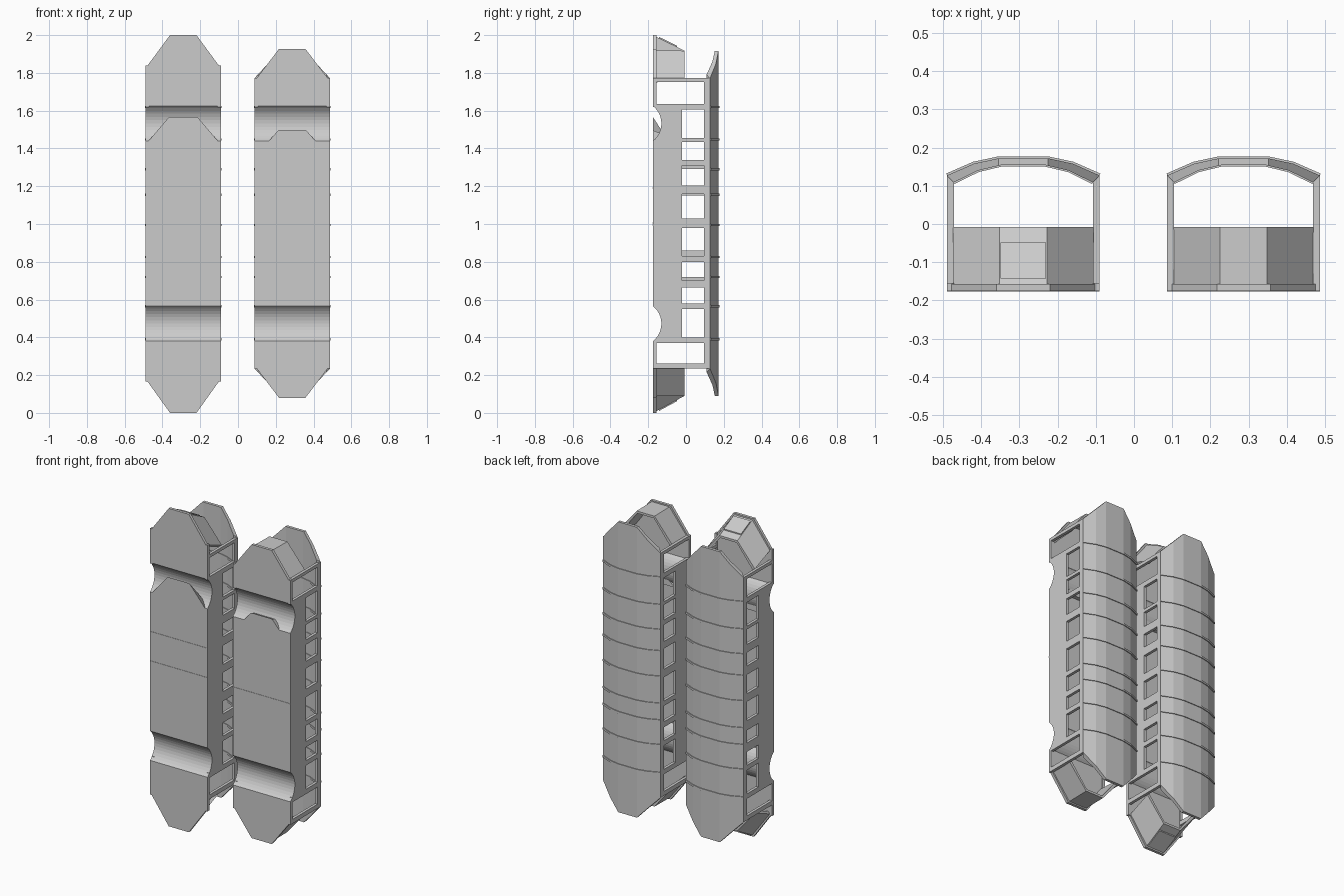
import bpy, bmesh, math
from mathutils import Vector

old = bpy.data.objects.get("Cube")
if old:
    bpy.data.objects.remove(old, do_unlink=True)

grey = bpy.data.materials.new("light grey")
grey.use_nodes = True
COL = (0.6, 0.6, 0.6, 1)
grey.diffuse_color = COL
grey.node_tree.nodes["Principled BSDF"].inputs["Base Color"].default_value = COL

HALF = 0.2            # half width of a car
FLOOR, BELT, CANT = -0.175, -0.02, 0.12
MID = 1.003           # height of the middle of each car


def finish(name, bm, cx, thick=0, offset=-1):
    bmesh.ops.recalc_face_normals(bm, faces=bm.faces)
    me = bpy.data.meshes.new(name)
    bm.to_mesh(me)
    bm.free()
    me.materials.append(grey)
    ob = bpy.data.objects.new(name, me)
    ob.location.x = cx
    bpy.context.collection.objects.link(ob)
    if thick:
        mod = ob.modifiers.new("thickness", "SOLIDIFY")
        mod.thickness, mod.offset = thick, offset
    return ob


def box(bm, x0, x1, y0, y1, z0, z1):
    v = [bm.verts.new((x, y, z)) for x in (x0, x1) for y in (y0, y1) for z in (z0, z1)]
    for f in ((0, 1, 3, 2), (4, 6, 7, 5), (0, 4, 5, 1), (2, 3, 7, 6), (0, 2, 6, 4), (1, 5, 7, 3)):
        bm.faces.new([v[i] for i in f])


def loft(bm, a, b, closed=True, caps=True):
    """Join two equal outlines of 3D points with a band of quads."""
    va, vb = [[bm.verts.new(p) for p in r] for r in (a, b)]
    n = len(va)
    for i in range(n if closed else n - 1):
        j = (i + 1) % n
        bm.faces.new((va[i], va[j], vb[j], vb[i]))
    if closed and caps:
        bm.faces.new(va)
        bm.faces.new(vb)


def nose(w, tip, z0, z1, y):
    """Three-sided nose outline at height y."""
    return [(-w, y, z0), (-tip, y, z1), (tip, y, z1), (w, y, z0)]


def underside(z0, z1):
    """Floor line along the car, with the two wheel arches, as (y, z)."""
    r, half = 0.118, 0.0925
    a = math.asin(half / r)
    pts = [(FLOOR, z0)]
    for zc in (0.4725, 1.5325):
        for i in range(13):
            t = -a + 2 * a * i / 12
            pts.append((FLOOR + r * (math.cos(t) - math.cos(a)), zc + r * math.sin(t)))
    return pts + [(FLOOR, z1)]


def floor(cx, tag, lo, hi, lo_tip, hi_tip):
    bm = bmesh.new()
    line = underside(lo, hi)
    inner = [(y + 0.018, z) for y, z in line]
    prof = line + inner[::-1]
    loft(bm, [(-HALF, y, z) for y, z in prof], [(HALF, y, z) for y, z in prof])
    # pointed floor ends
    for z, tip in ((lo, lo_tip), (hi, hi_tip)):
        loft(bm, nose(HALF - 0.012, 0.07, z, tip, FLOOR), nose(HALF - 0.012, 0.07, z, tip, FLOOR + 0.018))
    finish(tag + "_floor", bm, cx)


def end_panels(cx, tag, lo, hi, lo_tip, hi_tip, plates):
    bm = bmesh.new()
    pad = bmesh.new()
    for z, tip, s, belt, belt_tip in ((lo, lo_tip, -1, 0.235, 0.09), (hi, hi_tip, 1, 1.772, 1.917)):
        a = nose(HALF - 0.016, 0.062, z - s * 0.008, tip - s * 0.008, FLOOR + 0.015)
        b = nose(HALF - 0.016, 0.062, belt, belt_tip, -0.008)
        inner = [[(x * 0.93, y, zz - s * 0.014) for x, y, zz in r] for r in (a, b)]
        loft(bm, a + inner[0][::-1], b + inner[1][::-1])
        if plates:
            # raised square panel on the nose
            def at(y, out):
                t = (y - FLOOR - 0.015) / (0.152)
                return a[1][2] + (b[1][2] - a[1][2]) * t + s * out
            ring = [[(x, y, at(y, out)) for x, y in
                     ((-0.06, -0.143), (0.06, -0.143), (0.06, -0.048), (-0.06, -0.048))] for out in (-0.002, 0.007)]
            loft(pad, ring[0], ring[1])
    finish(tag + "_end_panels", bm, cx)
    if plates:
        finish(tag + "_nose_plates", pad, cx)
    else:
        pad.free()


def sides(cx, tag, lo, hi, posts):
    wall, frame = bmesh.new(), bmesh.new()
    line = [p for p in underside(0.375, 1.63)] + [(BELT, 1.63), (BELT, 0.375)]
    for s in (-1, 1):
        xo, xi = s * HALF, s * (HALF - 0.018)
        loft(wall, [(xo, y, z) for y, z in line], [(xi, y, z) for y, z in line])
        x0, x1 = min(xo, xi), max(xo, xi)
        # rail under the roof and sills at the doors
        box(frame, x0, x1, 0.095, CANT + 0.008, 0.235, 1.773)
        for z0, z1 in ((min(lo, 0.235), 0.38), (1.62, max(hi, 1.772))):
            box(frame, x0, x1, FLOOR, -0.155, z0, z1)
        # door posts
        for z0, z1 in ((0.235, 0.262), (0.37, 0.4), (1.605, 1.635), (1.753, 1.773)):
            box(frame, x0, x1, -0.157, 0.1, z0, z1)
        # window posts
        for z0, z1 in posts:
            box(frame, x0, x1, BELT - 0.005, 0.1, z0, z1)
    finish(tag + "_side_walls", wall, cx)
    finish(tag + "_window_frames", frame, cx)


ARCH = [(-0.2, 0.127), (-0.13, 0.158), (-0.065, 0.172), (0.065, 0.172), (0.13, 0.158), (0.2, 0.127)]


def roof(cx, tag, ribs):
    # curved roof sheet with a lower lip, clipped to pointed ends
    bm = bmesh.new()
    prof = ARCH + [(x * 0.91, y - 0.018) for x, y in ARCH[::-1]]
    loft(bm, [(x, y, 0.09) for x, y in prof], [(x, y, 1.917) for x, y in prof])
    for sx in (-1, 1):
        for sz, z in ((-1, 0.235), (1, 1.772)):
            r = bmesh.ops.bisect_plane(bm, geom=bm.verts[:] + bm.edges[:] + bm.faces[:],
                                       plane_co=(sx * HALF, 0, z), plane_no=(sx * 0.145, 0, sz * 0.135),
                                       clear_outer=True)
            cut = [e for e in r["geom_cut"] if isinstance(e, bmesh.types.BMEdge)]
            bmesh.ops.edgenet_fill(bm, edges=cut)
    finish(tag + "_roof", bm, cx)
    # ribs over the roof
    bm = bmesh.new()
    for z in ribs:
        hoop = [(x * 1.012, y + 0.005) for x, y in ARCH] + [(x * 0.9, y - 0.022) for x, y in ARCH[::-1]]
        loft(bm, [(x, y, z - 0.006) for x, y in hoop], [(x, y, z + 0.006) for x, y in hoop])
    finish(tag + "_roof_ribs", bm, cx)


def skirt(cx, tag, w, tip, z1, depth):
    """Sloped nose plate that reaches into the upper wheel arch."""
    bm = bmesh.new()
    a = nose(w, tip, 1.438, z1, FLOOR - 0.001)
    b = nose(w * 0.95, tip * 0.95, 1.436, z1 - depth, FLOOR + 0.045)
    loft(bm, a, b)
    finish(tag + "_arch_skirt", bm, cx)


def seams(cx, tag, heights):
    bm = bmesh.new()
    for z in heights:
        box(bm, -HALF, HALF, FLOOR - 0.002, FLOOR + 0.004, z - 0.003, z + 0.003)
    finish(tag + "_floor_seams", bm, cx)


POSTS = [(0.55, 0.58), (0.665, 0.7), (0.8, 0.83), (0.98, 1.03), (1.16, 1.205), (1.31, 1.34), (1.435, 1.455)]
RIBS = [0.39, 0.565, 0.72, 0.825, 0.995, 1.155, 1.29, 1.447, 1.62]

# long-nosed car on the right, upright-nosed car on the left
cars = [
    ("long_car", -0.29, (0.165, 1.84, 0.0, 2.0), True,
     [(0.55, 0.58), (0.665, 0.72), (0.8, 0.86), (0.98, 1.03), (1.15, 1.205), (1.29, 1.34), (1.435, 1.455)],
     (0.185, 0.075, 1.567, 0.07), (1.19, 1.005)),
    ("short_car", 0.287, (0.235, 1.772, 0.08, 1.927), False, POSTS,
     (0.125, 0.073, 1.497, 0.02), (0.995,)),
]
for tag, cx, ends, plates, posts, sk, seam in cars:
    floor(cx, tag, *ends)
    end_panels(cx, tag, *ends, plates)
    sides(cx, tag, ends[0], ends[1], posts)
    roof(cx, tag, RIBS)
    skirt(cx, tag, *sk)
    seams(cx, tag, seam)
